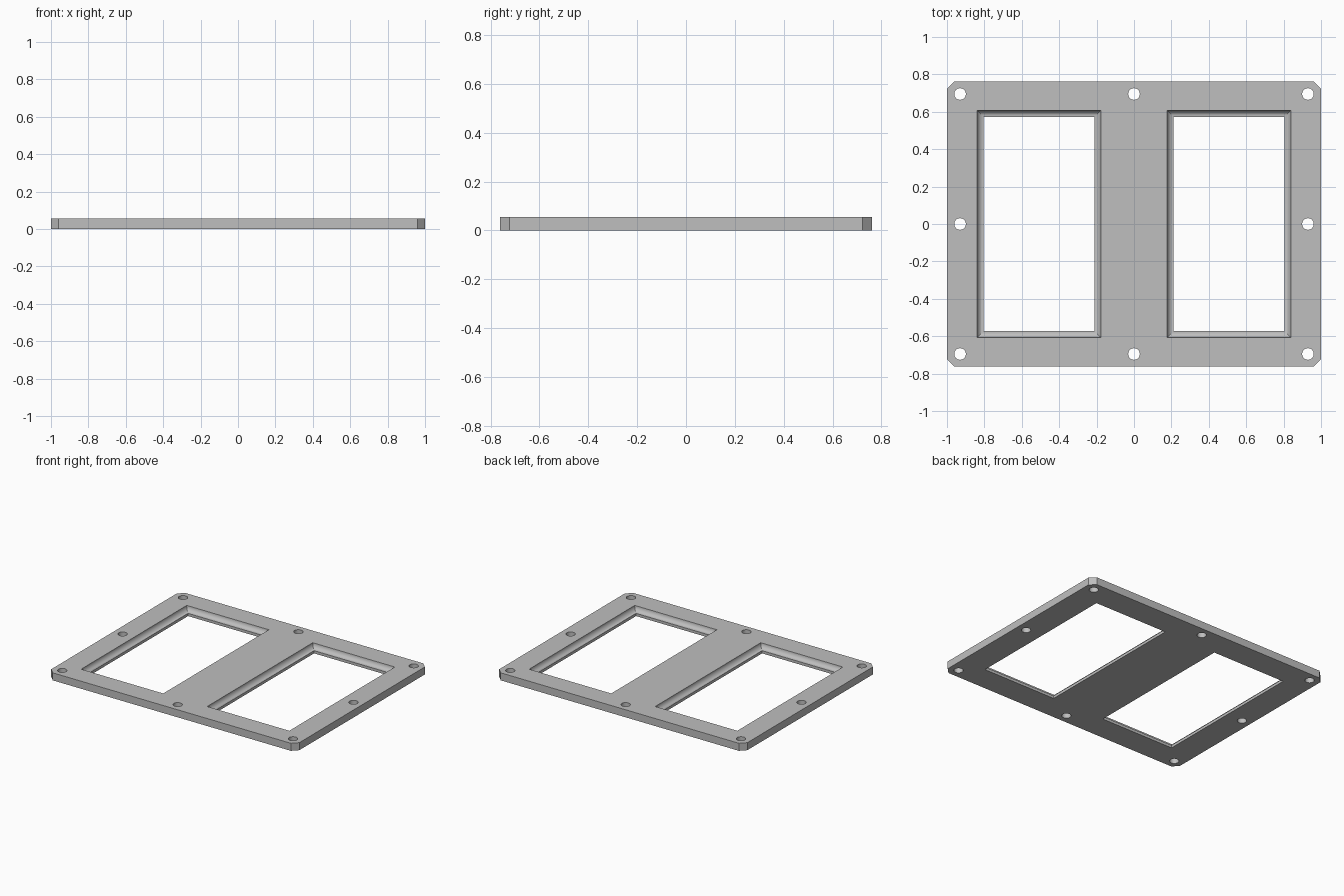
import bpy, bmesh, math

cube = bpy.data.objects.get("Cube")
if cube:
    bpy.data.objects.remove(cube, do_unlink=True)

HALF_X, HALF_Y, THICK, CORNER = 1.0, 0.762, 0.055, 0.04
COVE = 0.035
LIP = THICK - COVE

grey = bpy.data.materials.new("plain grey")
grey.use_nodes = True
colour = (0.52, 0.52, 0.52, 1)
grey.diffuse_color = colour
grey.node_tree.nodes["Principled BSDF"].inputs["Base Color"].default_value = colour


def loft(name, rings):
    """Closed solid through stacked rings of equal point count, bottom to top."""
    bm = bmesh.new()
    loops = [[bm.verts.new(p) for p in ring] for ring in rings]
    n = len(loops[0])
    for low, high in zip(loops, loops[1:]):
        for i in range(n):
            j = (i + 1) % n
            bm.faces.new((low[i], low[j], high[j], high[i]))
    bm.faces.new(loops[0][::-1])
    bm.faces.new(loops[-1])
    mesh = bpy.data.meshes.new(name)
    bm.to_mesh(mesh)
    bm.free()
    mesh.materials.append(grey)
    obj = bpy.data.objects.new(name, mesh)
    bpy.context.collection.objects.link(obj)
    return obj


def rectangle(cx, hx, hy, z):
    return [(cx + sx * hx, sy * hy, z) for sx, sy in ((-1, -1), (1, -1), (1, 1), (-1, 1))]


def chamfered(z):
    pts = []
    for sx, sy in ((-1, -1), (1, -1), (1, 1), (-1, 1)):
        pair = [(sx * HALF_X, sy * (HALF_Y - CORNER), z), (sx * (HALF_X - CORNER), sy * HALF_Y, z)]
        pts += pair if sx * sy > 0 else pair[::-1]
    return pts


def circle(x, y, r, z, n=32):
    return [(x + r * math.cos(math.tau * i / n), y + r * math.sin(math.tau * i / n), z) for i in range(n)]


# Plate with chamfered corners
plate = loft("frame_plate", [chamfered(0), chamfered(THICK)])
cutters = []

# Two windows: straight lip below, concave cove widening to the top
for side in (-1, 1):
    steps = 10
    profile = [(0, -0.05), (0, LIP)]
    for i in range(1, steps + 1):
        a = math.pi / 2 * i / steps
        profile.append((COVE * math.sin(a), THICK - COVE * math.cos(a)))
    profile.append((COVE, THICK + 0.05))
    rings = [rectangle(side * 0.508, 0.296 + d, 0.573 + d, z) for d, z in profile]
    cutters.append(loft("window_cutter", rings))

# Screw holes around the border
for ix in (-1, 0, 1):
    for iy in (-1, 0, 1):
        if ix or iy:
            rings = [circle(ix * 0.93, iy * 0.695, 0.031, z) for z in (-0.05, THICK + 0.05)]
            cutters.append(loft("hole_cutter", rings))

bpy.ops.object.select_all(action="DESELECT")
bpy.context.view_layer.objects.active = plate
plate.select_set(True)
for cutter in cutters:
    cutter.hide_render = True
    mod = plate.modifiers.new("cut", "BOOLEAN")
    mod.operation = "DIFFERENCE"
    mod.solver = "EXACT"
    mod.object = cutter
    bpy.ops.object.modifier_apply(modifier=mod.name)
    bpy.data.objects.remove(cutter, do_unlink=True)

bpy.ops.object.shade_smooth_by_angle(angle=math.radians(30))
